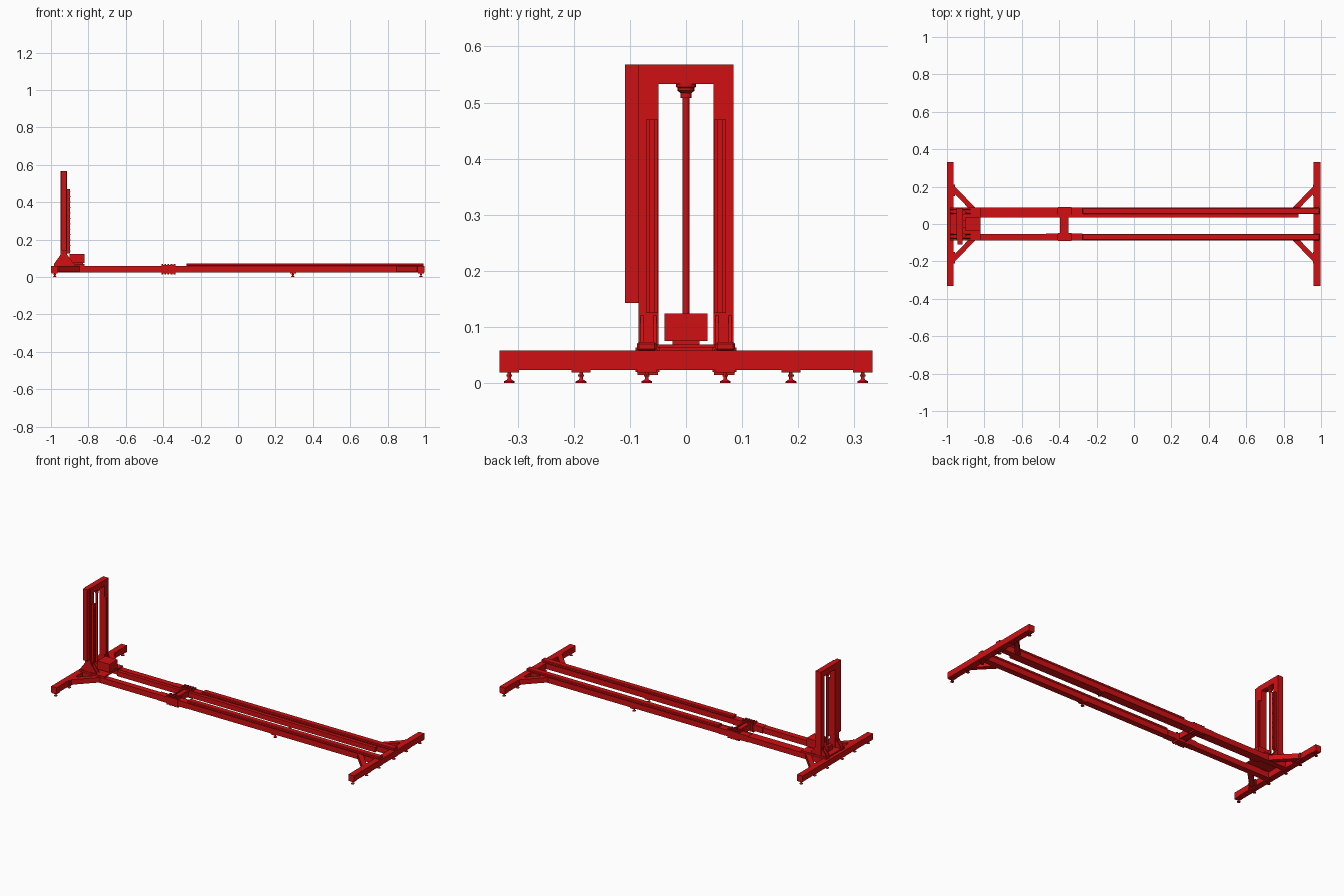
import bpy, bmesh, math
from mathutils import Vector

if "Cube" in bpy.data.objects:
    bpy.data.objects.remove(bpy.data.objects["Cube"])

red = bpy.data.materials.new("machine red")
red.diffuse_color = (0.63, 0.005, 0.006, 1)
red.use_nodes = True
red.node_tree.nodes["Principled BSDF"].inputs["Base Color"].default_value = red.diffuse_color


def finish(name, bm):
    bmesh.ops.recalc_face_normals(bm, faces=bm.faces)
    me = bpy.data.meshes.new(name)
    bm.to_mesh(me)
    bm.free()
    ob = bpy.data.objects.new(name, me)
    bpy.context.collection.objects.link(ob)
    me.materials.append(red)
    return ob


def box(name, x, y, z, bevel=0):
    """Box given as (min, max) ranges."""
    bm = bmesh.new()
    bmesh.ops.create_cube(bm, size=1)
    for v in bm.verts:
        v.co = Vector([sum(r) / 2 + c * (r[1] - r[0]) for r, c in zip((x, y, z), v.co)])
    if bevel:
        bmesh.ops.bevel(bm, geom=bm.edges[:], offset=bevel, segments=1, affect='EDGES')
    return finish(name, bm)


def mbox(name, x, y, z, bevel=0):
    """Box repeated on both sides of the centre line."""
    for s in (1, -1):
        box(name, x, sorted((s * y[0], s * y[1])), z, bevel)


def prism(name, pts, direction):
    """Extrude a flat polygon along a direction."""
    bm = bmesh.new()
    f = bm.faces.new([bm.verts.new(p) for p in pts])
    r = bmesh.ops.extrude_face_region(bm, geom=[f])
    bmesh.ops.translate(bm, vec=direction, verts=[g for g in r['geom'] if isinstance(g, bmesh.types.BMVert)])
    return finish(name, bm)


def turned(name, x, y, profile, n=16):
    """Vertical turned part from (radius, height) pairs."""
    bm = bmesh.new()
    rings = [[bm.verts.new((x + r * math.cos(2 * math.pi * i / n), y + r * math.sin(2 * math.pi * i / n), z))
              for i in range(n)] for r, z in profile]
    for a, b in zip(rings, rings[1:]):
        for i in range(n):
            bm.faces.new((a[i], a[(i + 1) % n], b[(i + 1) % n], b[i]))
    bm.faces.new(rings[0][::-1])
    bm.faces.new(rings[-1])
    ob = finish(name, bm)
    bpy.context.view_layer.objects.active = ob
    ob.select_set(True)
    bpy.ops.object.shade_smooth_by_angle(angle=math.radians(35))
    ob.select_set(False)


# Base frame: two cross beams and two long beams
box("left_cross_beam", (-1, -0.964), (-0.332, 0.332), (0.023, 0.058))
box("right_cross_beam", (0.96, 0.996), (-0.332, 0.332), (0.023, 0.058))
mbox("long_beam", (-0.964, 0.96), (0.053, 0.087), (0.025, 0.058))
mbox("rail_cover", (-0.275, 0.992), (0.053, 0.087), (0.058, 0.073), 0.003)
box("cable_tray", (-0.82, 0.88), (0.034, 0.053), (0.027, 0.056))

# Diagonal corner braces with end plates
for sx in (1, -1):
    for s in (1, -1):
        outline = [(0.962, 0.205), (0.962, 0.165), (0.887, 0.087), (0.848, 0.087)]
        prism("corner_brace", [(sx * x, s * y, 0.028) for x, y in outline], (0, 0, 0.03))
        box("brace_plate", sorted((sx * 0.957, sx * 0.964)), sorted((s * 0.15, s * 0.212)), (0.026, 0.058))

# Levelling feet
foot = [(0.0095, 0), (0.0095, 0.003), (0.004, 0.006), (0.003, 0.008), (0.003, 0.022)]
spots = [(x, y) for x in (-0.98, 0.978) for y in (0.07, 0.187, 0.315)] + [(0.293, 0.07)]
for x, y in spots:
    for s in (1, -1):
        turned("foot", x, s * y, foot)
        turned("foot_nut", x, s * y, [(0.006, 0.012), (0.006, 0.015)], 6)
        box("foot_plate", (x - 0.016, x + 0.016), (s * y - 0.017, s * y + 0.017), (0.019, 0.025))

# Carriage: ribbed clamps round both long beams, tied by a bridge
mbox("clamp_body", (-0.405, -0.335), (0.047, 0.09), (0.02, 0.063))
for i in range(5):
    x = -0.41 + i * 0.0165
    mbox("clamp_rib", (x, x + 0.009), (0.05, 0.086), (0.014, 0.069))
mbox("splice_plate", (-0.47, -0.275), (0.05, 0.088), (0.024, 0.06))
box("carriage_bridge", (-0.396, -0.35), (-0.05, 0.05), (0.035, 0.058))
for x in (-0.396, -0.358):
    box("bridge_bar", (x, x + 0.008), (-0.06, 0.06), (0.03, 0.064))

# Tower portal frame
mbox("tower_leg", (-0.948, -0.914), (0.049, 0.085), (0.058, 0.568))
box("tower_top", (-0.948, -0.914), (-0.049, 0.049), (0.533, 0.568))
box("tower_side_duct", (-0.945, -0.918), (-0.109, -0.085), (0.143, 0.568))

# Tower guide rails with bolts
mbox("guide_rail", (-0.914, -0.904), (0.05, 0.071), (0.125, 0.47))
mbox("guide_rail_strip", (-0.904, -0.898), (0.055, 0.066), (0.125, 0.47))
for i in range(12):
    z = 0.137 + i * 0.029
    mbox("rail_bolt", (-0.898, -0.896), (0.058, 0.063), (z, z + 0.005))

# Base plate, triangular stays and leg brackets
box("tower_base_plate", (-0.985, -0.82), (-0.087, 0.087), (0.062, 0.069))
mbox("base_plate_spacer", (-0.985, -0.82), (0.055, 0.085), (0.057, 0.063))
for s in (1, -1):
    for y in (0.053, 0.076):
        for a, b in ((-0.948, -0.985), (-0.914, -0.875)):
            prism("tower_stay", [(a, s * y, 0.069), (b, s * y, 0.069), (a, s * y, 0.12)], (0, s * 0.005, 0))

# Lead screw, its top bearing and the drive box
turned("lead_screw", -0.931, 0, [(0.006, 0.069), (0.006, 0.515)])
turned("screw_bearing", -0.931, 0, [(0.010, 0.508), (0.010, 0.517), (0.015, 0.521), (0.015, 0.526), (0.018, 0.528), (0.018, 0.534)])
box("drive_box", (-0.9, -0.82), (-0.038, 0.038), (0.075, 0.124))
box("drive_box_foot", (-0.892, -0.828), (-0.024, 0.024), (0.068, 0.076))
box("drive_coupling", (-0.95, -0.9), (-0.02, 0.02), (0.069, 0.1))
